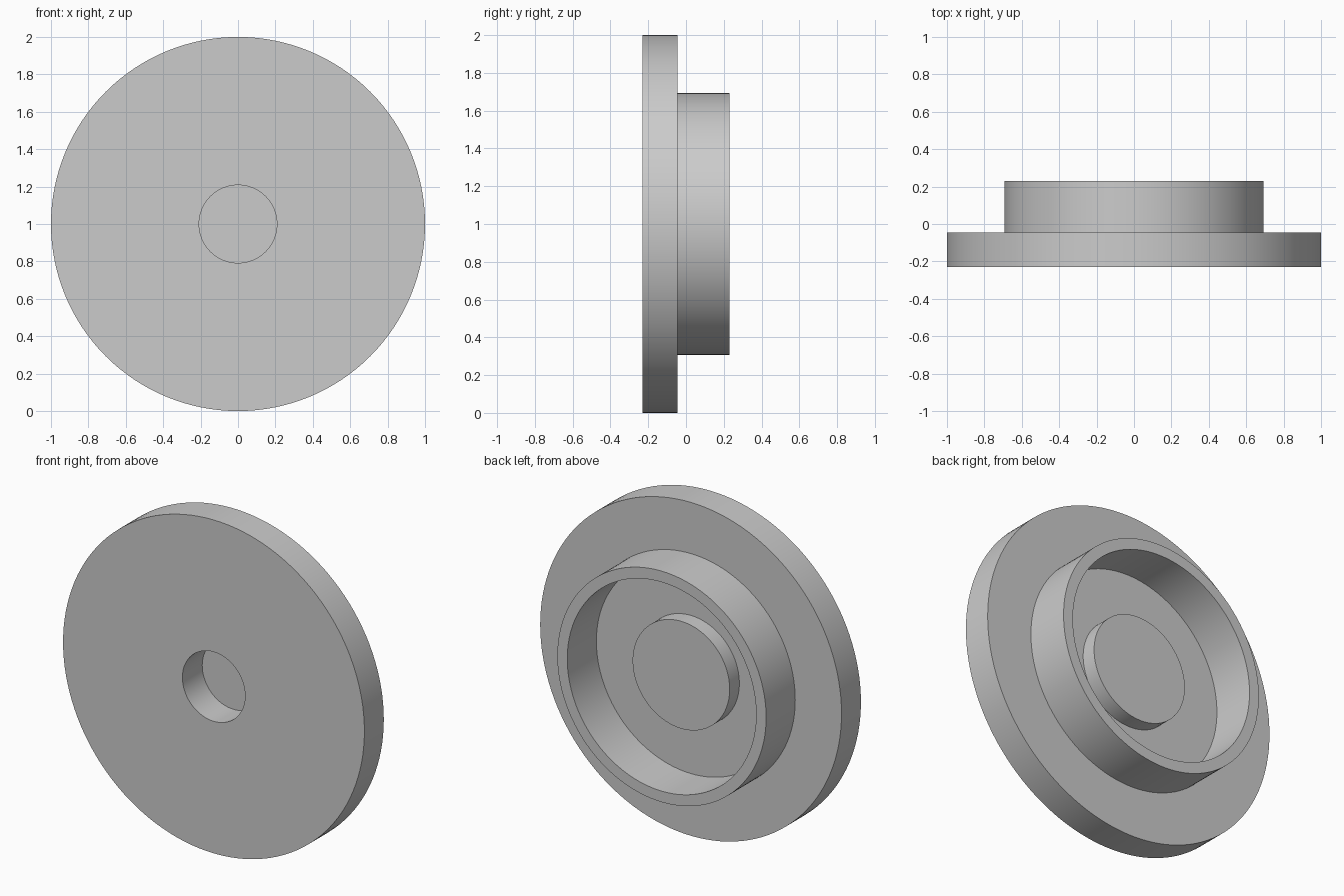
import bpy
import bmesh
from math import radians, tau
from mathutils import Vector

cube = bpy.data.objects.get("Cube")
if cube:
    bpy.data.objects.remove(cube, do_unlink=True)

SEGMENTS = 128
FRONT, PLATE_BACK, BOSS_BACK, RIM_BACK = -0.23, -0.046, 0.046, 0.23
HOLE_FLOOR = -0.042
HOLE_R, BOSS_R, RIM_IN, RIM_OUT, PLATE_R = 0.208, 0.322, 0.627, 0.693, 1.0

grey = bpy.data.materials.new("light_grey")
grey.use_nodes = True
colour = (0.6, 0.6, 0.6, 1)
grey.diffuse_color = colour
grey.node_tree.nodes["Principled BSDF"].inputs["Base Color"].default_value = colour


def lathe(name, profile):
    """Revolve (radius, y) points about the y axis."""
    bm = bmesh.new()
    verts = [bm.verts.new((r, y, 0)) for r, y in profile]
    edges = [bm.edges.new(pair) for pair in zip(verts, verts[1:])]
    bmesh.ops.spin(bm, geom=verts + edges, cent=Vector(), axis=(0, 1, 0),
                   angle=tau, steps=SEGMENTS, use_duplicate=False)
    bmesh.ops.remove_doubles(bm, verts=bm.verts, dist=0.0001)
    bmesh.ops.recalc_face_normals(bm, faces=bm.faces)
    mesh = bpy.data.meshes.new(name)
    bm.to_mesh(mesh)
    bm.free()
    mesh.materials.append(grey)
    obj = bpy.data.objects.new(name, mesh)
    bpy.context.collection.objects.link(obj)
    obj.location.z = PLATE_R
    bpy.ops.object.select_all(action="DESELECT")
    obj.select_set(True)
    bpy.context.view_layer.objects.active = obj
    bpy.ops.object.shade_smooth_by_angle(angle=radians(30))
    return obj


# One turned solid: blind front hole, wide plate, rear rim and central boss
lathe("flanged_disc", [
    (0, HOLE_FLOOR), (HOLE_R, HOLE_FLOOR), (HOLE_R, FRONT),
    (PLATE_R, FRONT), (PLATE_R, PLATE_BACK),
    (RIM_OUT, PLATE_BACK), (RIM_OUT, RIM_BACK),
    (RIM_IN, RIM_BACK), (RIM_IN, PLATE_BACK),
    (BOSS_R, PLATE_BACK), (BOSS_R, BOSS_BACK), (0, BOSS_BACK),
])
